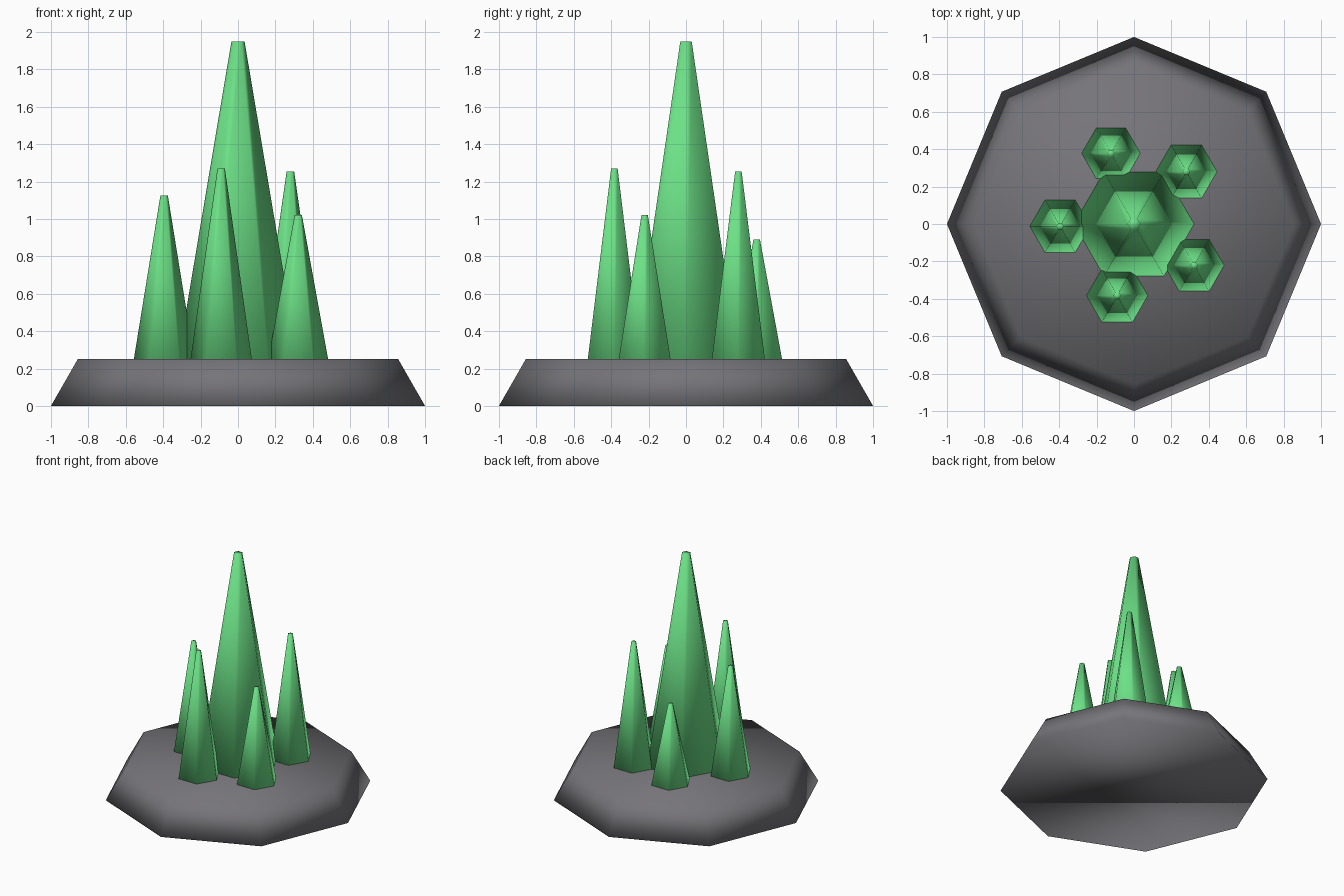
import bpy
import bmesh
from math import cos, sin, tau

if "Cube" in bpy.data.objects:
    bpy.data.objects.remove(bpy.data.objects["Cube"])


def material(name, rgb):
    mat = bpy.data.materials.new(name)
    mat.diffuse_color = (*rgb, 1)
    mat.use_nodes = True
    mat.node_tree.nodes["Principled BSDF"].inputs["Base Color"].default_value = mat.diffuse_color
    return mat


def frustum(name, sides, x, y, z0, z1, r0, r1, mat):
    """Capped tapered prism with a corner on +x, shaded smooth."""
    bm = bmesh.new()
    rings = [[bm.verts.new((r * cos(tau * i / sides), r * sin(tau * i / sides), z))
              for i in range(sides)] for r, z in ((r0, 0), (r1, z1 - z0))]
    low, high = rings
    bm.faces.new(low[::-1])
    bm.faces.new(high)
    for i in range(sides):
        j = (i + 1) % sides
        bm.faces.new((low[i], low[j], high[j], high[i]))
    for face in bm.faces:
        face.smooth = True
    mesh = bpy.data.meshes.new(name)
    bm.to_mesh(mesh)
    bm.free()
    mesh.materials.append(mat)
    obj = bpy.data.objects.new(name, mesh)
    obj.location = (x, y, z0)
    bpy.context.collection.objects.link(obj)
    return obj


stone = material("stone", (0.18, 0.175, 0.19))
green = material("green_crystal", (0.15, 0.75, 0.24))

# Octagonal rock base
frustum("rock_base", 8, 0, 0, 0, 0.25, 1.0, 0.857, stone)

# Tall central crystal, sunk slightly into the base
SINK = 0.15
frustum("main_crystal", 6, 0, 0, SINK, 1.95, 0.338, 0.035, green)

# Ring of smaller crystals: x, y, tip height
small = [(0.28, 0.28, 1.255), (-0.123, 0.378, 0.89), (-0.395, -0.012, 1.125),
         (-0.09, -0.383, 1.27), (0.322, -0.221, 1.02)]
for n, (x, y, top) in enumerate(small, 1):
    frustum(f"small_crystal_{n}", 6, x, y, SINK, top, 0.178, 0.02, green)
